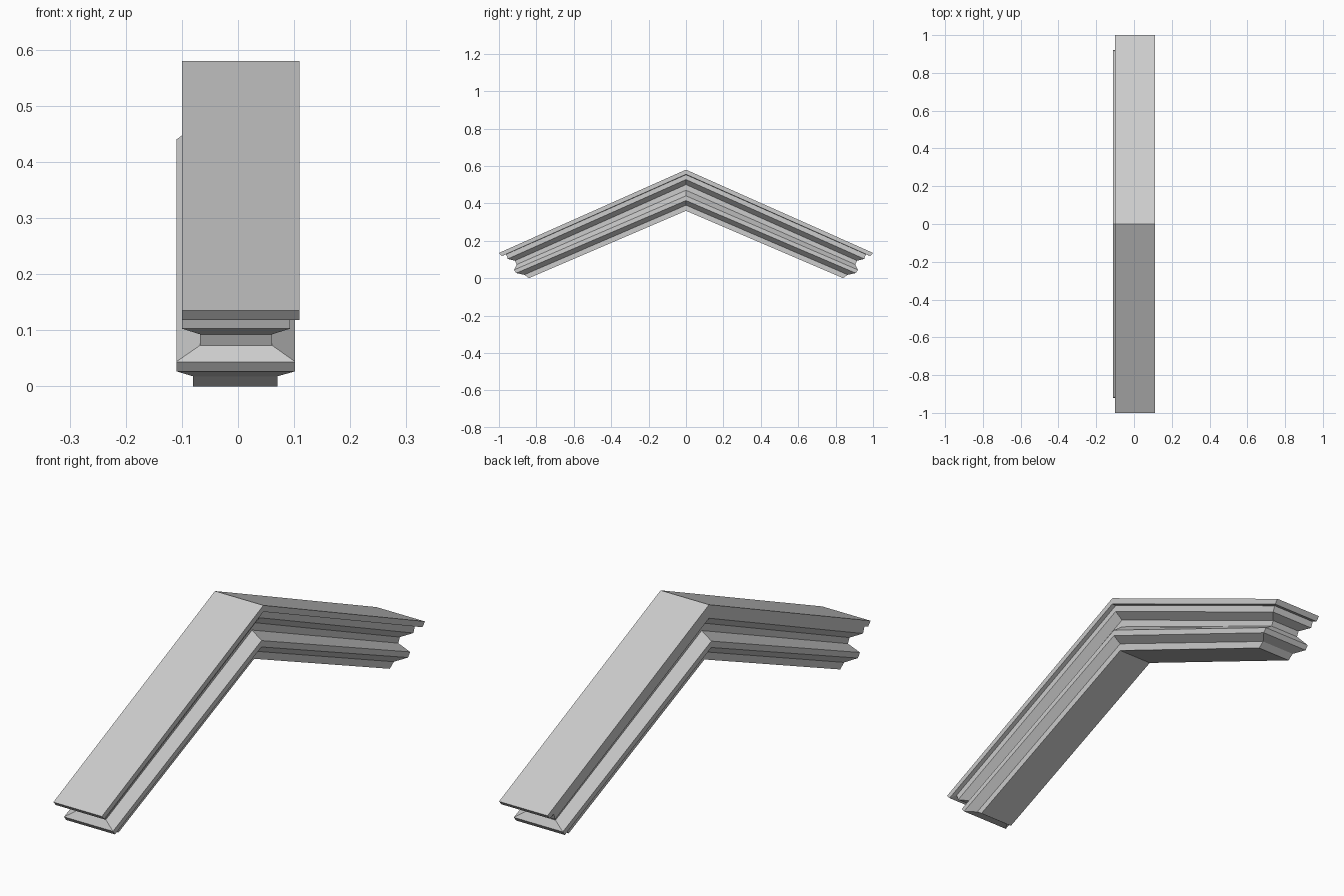
import bpy, bmesh

if "Cube" in bpy.data.objects:
    bpy.data.objects.remove(bpy.data.objects["Cube"])

# Moulding profile, top to bottom: left x, right x, end y, end z, ridge z
PROFILE = [
    (-0.10, 0.11, 1.0, 0.135, 0.58),
    (-0.10, 0.11, 0.985, 0.118, 0.555),
    (-0.10, 0.093, 0.962, 0.127, 0.553),
    (-0.10, 0.093, 0.953, 0.103, 0.527),
    (-0.068, 0.061, 0.915, 0.093, 0.50),
    (-0.068, 0.061, 0.905, 0.073, 0.47),
    (-0.11, 0.102, 0.92, 0.044, 0.44),
    (-0.11, 0.102, 0.907, 0.027, 0.415),
    (-0.08, 0.07, 0.865, 0.018, 0.39),
    (-0.08, 0.07, 0.84, 0.0, 0.36),
]

bm = bmesh.new()


def chevron_ring(xl, xr, y, z, ridge):
    """Six points: along the right side, then back along the left side."""
    pts = [(xr, -y, z), (xr, 0, ridge), (xr, y, z),
           (xl, y, z), (xl, 0, ridge), (xl, -y, z)]
    return [bm.verts.new(p) for p in pts]


rings = [chevron_ring(*level) for level in PROFILE]

# Side and end bands, mitred at the ridge and corners
for a, b in zip(rings, rings[1:]):
    for i in range(6):
        j = (i + 1) % 6
        bm.faces.new((a[i], a[j], b[j], b[i]))

# Sloping top and underside
for r in (rings[0], rings[-1]):
    bm.faces.new((r[0], r[1], r[4], r[5]))
    bm.faces.new((r[1], r[2], r[3], r[4]))

bmesh.ops.recalc_face_normals(bm, faces=bm.faces)
mesh = bpy.data.meshes.new("gable_moulding")
bm.to_mesh(mesh)
bm.free()
bpy.context.collection.objects.link(bpy.data.objects.new("gable_moulding", mesh))
